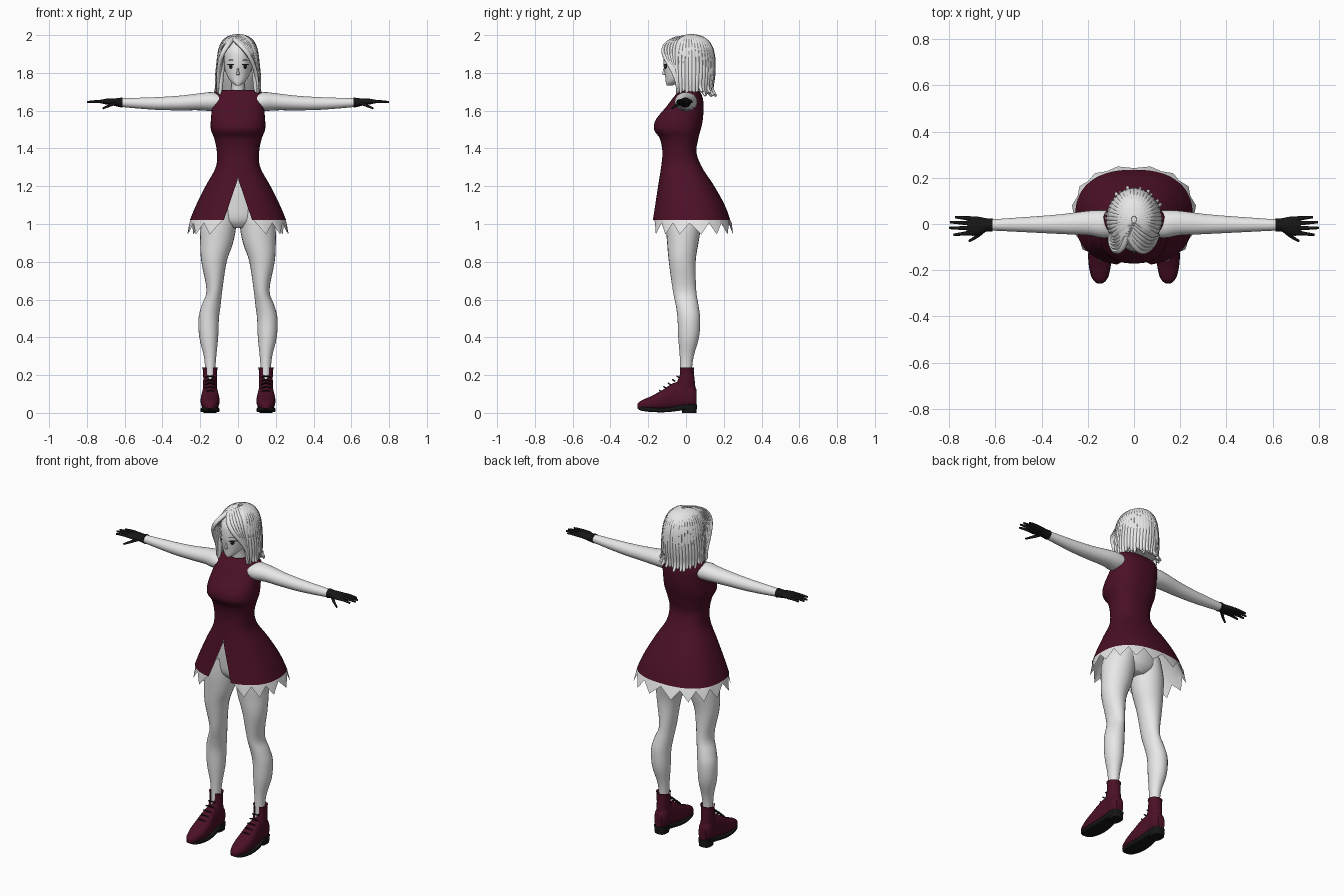
import bpy, bmesh, math, random
from mathutils import Vector

random.seed(4)
if "Cube" in bpy.data.objects:
    bpy.data.objects.remove(bpy.data.objects["Cube"], do_unlink=True)


def material(name, rgb):
    m = bpy.data.materials.new(name)
    m.use_nodes = True
    m.diffuse_color = (*rgb, 1)
    m.node_tree.nodes["Principled BSDF"].inputs["Base Color"].default_value = (*rgb, 1)
    return m


PALE = material("pale_grey", (0.8, 0.8, 0.8))
WINE = material("dark_wine", (0.07, 0.005, 0.02))
BLACK = material("black", (0.008, 0.008, 0.008))


def finish(ob, mat, mirror=False, angle=45):
    ob.data.materials.append(mat)
    bpy.ops.object.select_all(action='DESELECT')
    ob.select_set(True)
    bpy.context.view_layer.objects.active = ob
    if ob.type == 'CURVE':
        bpy.ops.object.convert(target='MESH')
        ob = bpy.context.object
    bpy.ops.object.shade_smooth_by_angle(angle=math.radians(angle))
    if mirror:
        ob.modifiers.new("mirror", 'MIRROR').use_mirror_merge = False
    return ob


def from_bmesh(name, bm, mat, **kw):
    bmesh.ops.remove_doubles(bm, verts=bm.verts, dist=1e-5)
    bmesh.ops.recalc_face_normals(bm, faces=bm.faces)
    me = bpy.data.meshes.new(name)
    bm.to_mesh(me)
    bm.free()
    ob = bpy.data.objects.new(name, me)
    bpy.context.collection.objects.link(ob)
    return finish(ob, mat, **kw)


def resample(rings, k):
    """Smooth the ring list with a Catmull-Rom spline."""
    if k == 1:
        return rings
    p = [rings[0]] + list(rings) + [rings[-1]]
    out = []
    for i in range(1, len(p) - 2):
        for s in range(k):
            t = s / k
            out.append([0.5 * (2 * b + (c - a) * t + (2 * a - 5 * b + 4 * c - d) * t * t
                               + (3 * b - a - 3 * c + d) * t ** 3)
                        for a, b, c, d in zip(*p[i - 1:i + 3])])
    return out + [list(rings[-1])]


def loft(name, rings, mat, axis='z', n=24, k=4, e=2.0, gap=None, cap=True, zigzag=None, **kw):
    """Skin rings of (position, centre 1, centre 2, radius 1, radius 2) along an axis."""
    bm = bmesh.new()
    power = lambda v: math.copysign(abs(v) ** (2 / e), v)
    rows = []
    for r, (pos, c1, c2, r1, r2) in enumerate(resample(rings, k)):
        g = gap(pos) if gap else 0
        start = math.asin(min(1, (g / r1) ** (e / 2)))
        row = []
        for i in range(n + 1):
            a = start + (2 * math.pi - 2 * start) * i / n
            h, q = pos, 1
            if zigzag and r == 0 and i % 2 == 0:
                h, q = pos + zigzag, 0.95
            u, v = c1 + q * r1 * power(math.sin(a)), c2 - q * r2 * power(math.cos(a))
            row.append(bm.verts.new({'z': (u, v, h), 'x': (h, u, v), 'y': (u, h, v)}[axis]))
        rows.append(row)
    for lo, hi in zip(rows, rows[1:]):
        for i in range(n):
            bm.faces.new((lo[i], lo[i + 1], hi[i + 1], hi[i]))
    if cap:
        for row in (rows[0], rows[-1]):
            bm.faces.new(row[:-1])
    return from_bmesh(name, bm, mat, **kw)


def strands(name, paths, mat, radius, taper, mirror=False):
    """Tapered round strands, one per path."""
    cu = bpy.data.curves.new(name, 'CURVE')
    cu.dimensions = '3D'
    cu.bevel_depth, cu.bevel_resolution, cu.resolution_u = radius, 2, 4
    cu.use_fill_caps = True
    for path in paths:
        sp = cu.splines.new('NURBS')
        sp.points.add(len(path) - 1)
        sp.order_u, sp.use_endpoint_u = min(4, len(path)), True
        for i, (pt, co) in enumerate(zip(sp.points, path)):
            pt.co = (*co, 1)
            pt.radius = taper(i / (len(path) - 1))
    ob = bpy.data.objects.new(name, cu)
    bpy.context.collection.objects.link(ob)
    return finish(ob, mat, mirror=mirror)


# Dress with front slit: height, half width, front, back
def shell(rows, inset=0):
    return [(z, 0, (f + b) / 2, w - inset, (b - f) / 2 - inset) for z, w, f, b in rows]


skirt = [(1.02, .255, -.18, .235), (1.1, .222, -.165, .205), (1.2, .172, -.148, .15)]
bodice = [(1.3, .118, -.132, .085), (1.38, .112, -.125, .055), (1.45, .125, -.138, .065),
          (1.49, .141, -.165, .075), (1.52, .145, -.17, .083), (1.56, .143, -.155, .09),
          (1.62, .138, -.105, .093), (1.66, .137, -.075, .09), (1.69, .133, -.05, .08),
          (1.705, .11, -.04, .07), (1.71, .05, -.04, .055)]
slit = lambda z: max(0, (1.24 - z) * .34)
loft("dress", shell(skirt + bodice), WINE, n=56, k=6, e=2.4, gap=slit, cap=False)

# Pale lining with a jagged hem
hem = [(.945, .278, -.19, .26), (1.03, .257, -.182, .236)]
loft("skirt_lining", shell(hem + skirt[1:] + [(1.235, .152, -.142, .125)], .007), PALE, n=28, k=1,
     e=2.4, gap=slit, cap=False, zigzag=.06, angle=20)

# Body
loft("hips", [(.98, 0, -.005, .06, .06), (1.02, 0, -.005, .14, .09), (1.1, 0, -.005, .155, .1),
              (1.2, 0, -.02, .125, .09), (1.32, 0, -.03, .095, .075)], PALE)
loft("neck", [(1.64, 0, .02, .05, .045), (1.72, 0, .01, .036, .038), (1.8, 0, -.005, .036, .04)], PALE)
loft("leg", [(1.1, .085, -.01, .08, .095), (1.0, .102, -.013, .094, .094), (.9, .113, -.017, .087, .083),
             (.8, .127, -.02, .067, .071), (.65, .125, -.008, .042, .062), (.57, .142, .006, .05, .06),
             (.5, .155, .015, .054, .06), (.4, .155, .014, .05, .055), (.3, .148, .004, .033, .037),
             (.22, .147, 0, .027, .031), (.1, .147, 0, .027, .03)], PALE, mirror=True)
loft("arm", [(.09, 0, 1.645, .058, .042), (.14, 0, 1.648, .06, .05), (.2, .004, 1.647, .053, .045),
             (.3, 0, 1.641, .044, .039), (.4, -.002, 1.638, .037, .035), (.5, -.003, 1.639, .031, .03),
             (.6, -.004, 1.642, .025, .024), (.64, -.004, 1.643, .024, .02)], PALE, axis='x', mirror=True)

# Gloves
loft("glove_palm", [(.612, -.004, 1.643, .029, .027), (.64, -.004, 1.644, .029, .022),
                    (.67, -.008, 1.647, .039, .018), (.7, -.009, 1.648, .042, .015),
                    (.722, -.009, 1.648, .037, .009)], BLACK, axis='x', mirror=True)
fingers = [((.705, y, 1.648), ((.705 + x) / 2, (y + t) / 2, 1.65), (x, t, 1.645))
           for y, x, t in ((.023, .775, .03), (.003, .797, .008), (-.018, .8, -.017), (-.038, .782, -.047))]
thumb = ((.645, -.02, 1.642), (.675, -.055, 1.63), (.715, -.074, 1.612))
strands("glove_fingers", fingers + [thumb], BLACK, .0105, lambda t: 1 - .5 * t, mirror=True)

# Boots
loft("boot_foot", [(-.257, .148, .035, .012, .012), (-.24, .148, .04, .03, .024),
                   (-.19, .148, .05, .046, .036), (-.13, .148, .066, .05, .052),
                   (-.07, .148, .086, .043, .07), (-.02, .148, .095, .038, .072),
                   (.03, .148, .09, .038, .062), (.056, .148, .08, .024, .045)],
     WINE, axis='y', e=2.4, mirror=True)
loft("boot_shaft", [(.08, .148, -.005, .037, .055), (.13, .148, -.006, .037, .056),
                    (.18, .148, .002, .036, .043), (.225, .148, .004, .038, .037),
                    (.24, .148, .004, .042, .039)], WINE, cap=False,
     gap=lambda z: max(0, min(.015, (z - .17) * .5)), mirror=True)
loft("boot_sole", [(-.252, .148, .028, .016, .01), (-.23, .148, .022, .036, .012),
                   (-.17, .148, .016, .049, .012), (-.1, .148, .016, .049, .012),
                   (-.02, .148, .028, .04, .015), (.04, .148, .035, .036, .015)],
     BLACK, axis='y', e=5, mirror=True)
loft("boot_heel", [(0, .148, .018, .034, .038), (.045, .148, .018, .039, .04)], BLACK, k=1, e=3, mirror=True)
laces = []
for i in range(5):
    y, z = -.14 + .023 * i, .117 + .019 * i
    laces.append(((.124, y + .012, z - .006), (.148, y - .012, z + .01), (.172, y + .012, z - .006)))
strands("boot_laces", laces, BLACK, .004, lambda t: 1, mirror=True)

# Face, nose and eyes
loft("face", [(1.733, 0, -.088, .01, .014), (1.75, 0, -.07, .034, .037), (1.78, 0, -.045, .056, .065),
              (1.82, 0, -.02, .071, .096), (1.86, 0, 0, .08, .12), (1.92, 0, .01, .083, .123),
              (1.96, 0, .01, .06, .09)], PALE, n=32)
loft("nose", [(1.79, 0, -.113, .007, .005), (1.797, 0, -.114, .008, .011), (1.825, 0, -.114, .004, .005)],
     PALE, n=10, k=3)


def face_plate(name, x, z, w, h, mat, lift):
    """Thin oval that follows the front of the face."""
    bm = bmesh.new()

    def point(px, pz):
        y = -.012 - .106 * math.sqrt(1 - (px / .077) ** 2) - lift
        return bm.verts.new((px, y, pz))
    mid = point(x, z)
    rim = [point(x + w * math.cos(i * math.pi / 8), z + h * math.sin(i * math.pi / 8)) for i in range(16)]
    for i in range(16):
        bm.faces.new((mid, rim[i], rim[(i + 1) % 16]))
    from_bmesh(name, bm, mat, mirror=True)


face_plate("iris", .038, 1.833, .009, .012, BLACK, .004)
face_plate("upper_lash", .039, 1.844, .02, .004, BLACK, .006)
face_plate("eyebrow", .038, 1.868, .018, .002, BLACK, .006)

# Hair: a cap under swept locks with flipped ends
loft("hair_cap", [(1.71, 0, .075, .085, .05), (1.78, 0, .062, .103, .08), (1.86, 0, .048, .1, .1),
                  (1.92, 0, .022, .096, .122), (1.96, 0, .015, .077, .1), (1.985, 0, .015, .045, .06),
                  (1.995, 0, .015, .01, .015)], PALE, n=32)


def lock_path(deg, drop, flip):
    a = math.radians(deg)
    rows = ((.1, .1, 1.99), (.55, .55, 1.985), (.87, .87, 1.945), (.96, .97, 1.88), (1.02, .98, 1.82),
            (1.1, .95, 1.76), (1.08, .9, 1.715 - drop), (1.08 + flip, .95 + flip, 1.69 - drop))
    return [Vector((.1 * sx * math.sin(a), .02 - .125 * sy * math.cos(a), z)) for sx, sy, z in rows]


locks = [lock_path(58 + 244 * i / 29, random.uniform(-.015, .016), random.uniform(.0, .24)) for i in range(30)]
strands("hair_locks", locks, PALE, .016, lambda t: 1 if t < .6 else 1.15 - .95 * (t - .5) * 2 + .2)

# Bangs parted off centre
bangs = []
for side, xs in ((-1, (-.03, -.045, -.068, -.088, -.1, -.107, -.105, -.11)),
                 (1, (-.025, 0, .03, .06, .083, .1, .105, .11))):
    edge = lock_path(62 * side, 0, .1)
    front = [Vector(p) for p in zip(xs, (-.05, -.1, -.122, -.115, -.09, -.062, -.045, -.05),
                                    (1.98, 1.96, 1.93, 1.89, 1.845, 1.79, 1.74, 1.7))]
    for j in range(6):
        bangs.append([f.lerp(b, j / 6) for f, b in zip(front, edge)])
strands("hair_bangs", bangs, PALE, .014, lambda t: 1 - .75 * t * t)
